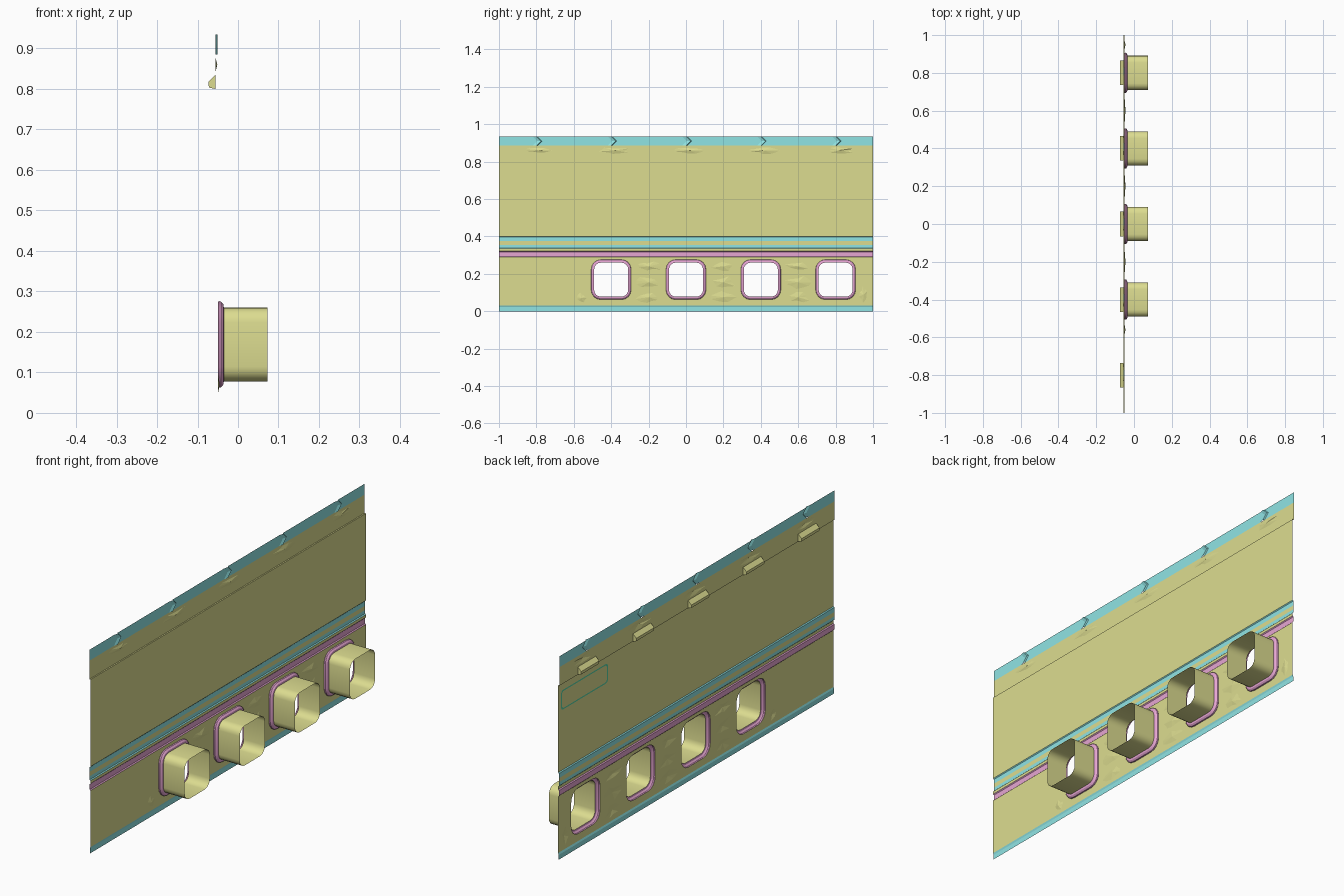
import bpy, bmesh, math, random

if "Cube" in bpy.data.objects:
    bpy.data.objects.remove(bpy.data.objects["Cube"])
random.seed(4)


def material(name, rgb):
    m = bpy.data.materials.new(name)
    m.diffuse_color = (*rgb, 1)
    m.use_nodes = True
    m.node_tree.nodes["Principled BSDF"].inputs["Base Color"].default_value = m.diffuse_color
    return m


YELLOW = material("yellow_paint", (0.72, 0.72, 0.28))
CYAN = material("cyan_trim", (0.28, 0.78, 0.78))
PINK = material("pink_trim", (0.80, 0.38, 0.65))
GREEN = material("green_decal", (0.10, 0.65, 0.38))

WALL, UPPER, BACK, FRONT = -0.050, -0.056, -0.073, 0.073
HOLES = [-0.4, 0.0, 0.4, 0.8]
CLIPS = [-0.8] + HOLES
HOLE_Z = 0.169


def finish(name, bm, mat, smooth=True):
    me = bpy.data.meshes.new(name)
    bmesh.ops.recalc_face_normals(bm, faces=bm.faces)
    bm.to_mesh(me)
    bm.free()
    ob = bpy.data.objects.new(name, me)
    bpy.context.collection.objects.link(ob)
    me.materials.append(mat)
    if smooth:
        bpy.ops.object.select_all(action='DESELECT')
        ob.select_set(True)
        bpy.context.view_layer.objects.active = ob
        bpy.ops.object.shade_smooth_by_angle(angle=math.radians(30))
    return ob


def strip(name, profile, mat):
    """Sheet swept along y from an (x, z) profile."""
    bm = bmesh.new()
    rows = [[bm.verts.new((x, y, z)) for x, z in profile] for y in (-1, 1)]
    for i in range(len(profile) - 1):
        bm.faces.new((rows[0][i], rows[1][i], rows[1][i + 1], rows[0][i + 1]))
    return finish(name, bm, mat, False)


def rounded(half, cy, cz, half_y=None, r=None, segs=4):
    """Rounded rectangle outline as (y, z) points."""
    hy = half_y or half
    r = r or half - 0.055
    pts = []
    for k, (sy, sz) in enumerate([(1, 1), (-1, 1), (-1, -1), (1, -1)]):
        for j in range(segs + 1):
            a = math.pi / 2 * (k + j / segs)
            pts.append((cy + sy * (hy - r) + r * math.cos(a),
                        cz + sz * (half - r) + r * math.sin(a)))
    return pts


def loft(name, rings, mat):
    """Skin between successive (x, outline) rings."""
    bm = bmesh.new()
    vs = [[bm.verts.new((x, y, z)) for y, z in pts] for x, pts in rings]
    n = len(vs[0])
    for a, b in zip(vs, vs[1:]):
        for i in range(n):
            bm.faces.new((a[i], a[(i + 1) % n], b[(i + 1) % n], b[i]))
    return finish(name, bm, mat)


def damaged_sheet(name, x, z0, z1, openings, dents):
    """Flat sheet with open holes and jagged shallow dents."""
    bm = bmesh.new()

    def loop(pts):
        vs = [bm.verts.new((x, y, z)) for y, z in pts]
        es = [bm.edges.new((vs[i], vs[(i + 1) % len(vs)])) for i in range(len(vs))]
        return vs, es

    edges = loop([(-1, z0), (1, z0), (1, z1), (-1, z1)])[1]
    for pts in openings:
        edges += loop(pts)[1]
    fans = []
    for cy, cz, ry, rz in dents:
        pts = []
        for i in range(11):
            a = math.tau * i / 11
            k = random.uniform(0.5, 1.0)
            pts.append((cy + ry * k * math.cos(a), cz + rz * k * math.sin(a)))
        vs, es = loop(pts)
        edges += es
        fans.append((vs, cy, cz))
    bmesh.ops.triangle_fill(bm, edges=edges, use_beauty=True, normal=(1, 0, 0))
    for vs, cy, cz in fans:
        c = bm.verts.new((x + 0.005, cy, cz))
        for i in range(len(vs)):
            bm.faces.new((vs[i], vs[(i + 1) % len(vs)], c))
    return finish(name, bm, YELLOW, False)


# Long wall strips
strip("bottom_trim", [(-0.053, 0), (-0.053, 0.022), (WALL, 0.03)], CYAN)
strip("pink_rail", [(WALL, 0.29), (-0.054, 0.294), (-0.054, 0.318), (WALL, 0.322)], PINK)
strip("rail_gap", [(WALL, 0.322), (WALL, 0.335)], YELLOW)
strip("lower_stripe", [(WALL, 0.335), (-0.054, 0.339), (-0.054, 0.355)], CYAN)
strip("stripe_gap", [(-0.054, 0.355), (-0.054, 0.375)], YELLOW)
strip("upper_stripe", [(-0.054, 0.375), (-0.054, 0.396), (WALL, 0.40)], CYAN)
strip("main_wall", [(WALL, 0.40), (WALL, 0.80), (UPPER, 0.80)], YELLOW)

# Chipped lower wall with openings, and chipped upper band
low_dents = [(c + 0.2, z, 0.075, r) for c in (-0.4, 0, 0.4)
             for z, r in ((0.075, 0.035), (0.155, 0.038), (0.24, 0.03))]
low_dents += [(-0.56, 0.07, 0.04, 0.03), (0.95, 0.09, 0.03, 0.045)]
damaged_sheet("lower_wall", WALL, 0.03, 0.29,
              [rounded(0.105, c, HOLE_Z) for c in HOLES], low_dents)
damaged_sheet("upper_band", UPPER, 0.80, 0.885, [],
              [(c + 0.02, 0.860, 0.09, 0.02) for c in CLIPS])

# Top trim with chevron creases
bm = bmesh.new()
cols = [(-1, 0, 0)]
for c in CLIPS:
    cols += [(c - 0.02, 0, 0.025), (c, 0.005, 0.025), (c + 0.005, 0, 0.025)]
cols.append((1, 0, 0))
grid = [[bm.verts.new((UPPER + d, y + (p if j == 1 else 0), 0.885 + 0.025 * j))
         for j in range(3)] for y, d, p in cols]
for a, b in zip(grid, grid[1:]):
    for j in range(2):
        bm.faces.new((a[j], b[j], b[j + 1], a[j + 1]))
finish("top_trim", bm, CYAN, False)

# Opening frames and open-ended tunnels
for i, c in enumerate(HOLES):
    loft(f"opening_frame_{i + 1}",
         [(x, rounded(h, c, HOLE_Z)) for x, h in
          ((WALL, 0.105), (-0.047, 0.107), (-0.042, 0.106), (-0.036, 0.099), (-0.035, 0.091))],
         PINK)
    loft(f"tunnel_{i + 1}",
         [(x, rounded(0.091, c, HOLE_Z)) for x in (-0.035, FRONT)], YELLOW)

# Wedge clips on the back of the upper band
for i, c in enumerate(CLIPS):
    prof = [(UPPER, 0.80), (BACK + 0.003, 0.803), (BACK, 0.808), (BACK, 0.818), (UPPER, 0.835)]
    bm = bmesh.new()
    ends = [[bm.verts.new((x, c + s * 0.065, z)) for x, z in prof] for s in (-1, 1)]
    for e in ends:
        bm.faces.new(e)
    for j in range(len(prof) - 1):
        bm.faces.new((ends[0][j], ends[0][j + 1], ends[1][j + 1], ends[1][j]))
    finish(f"clip_{i + 1}", bm, YELLOW, False)

# Blank sign border on the back
loft("sign_border", [(WALL - 0.001, rounded(h, 0.81, 0.722, w, 0.015))
                     for h, w in ((0.045, 0.17), (0.039, 0.164))], GREEN)
